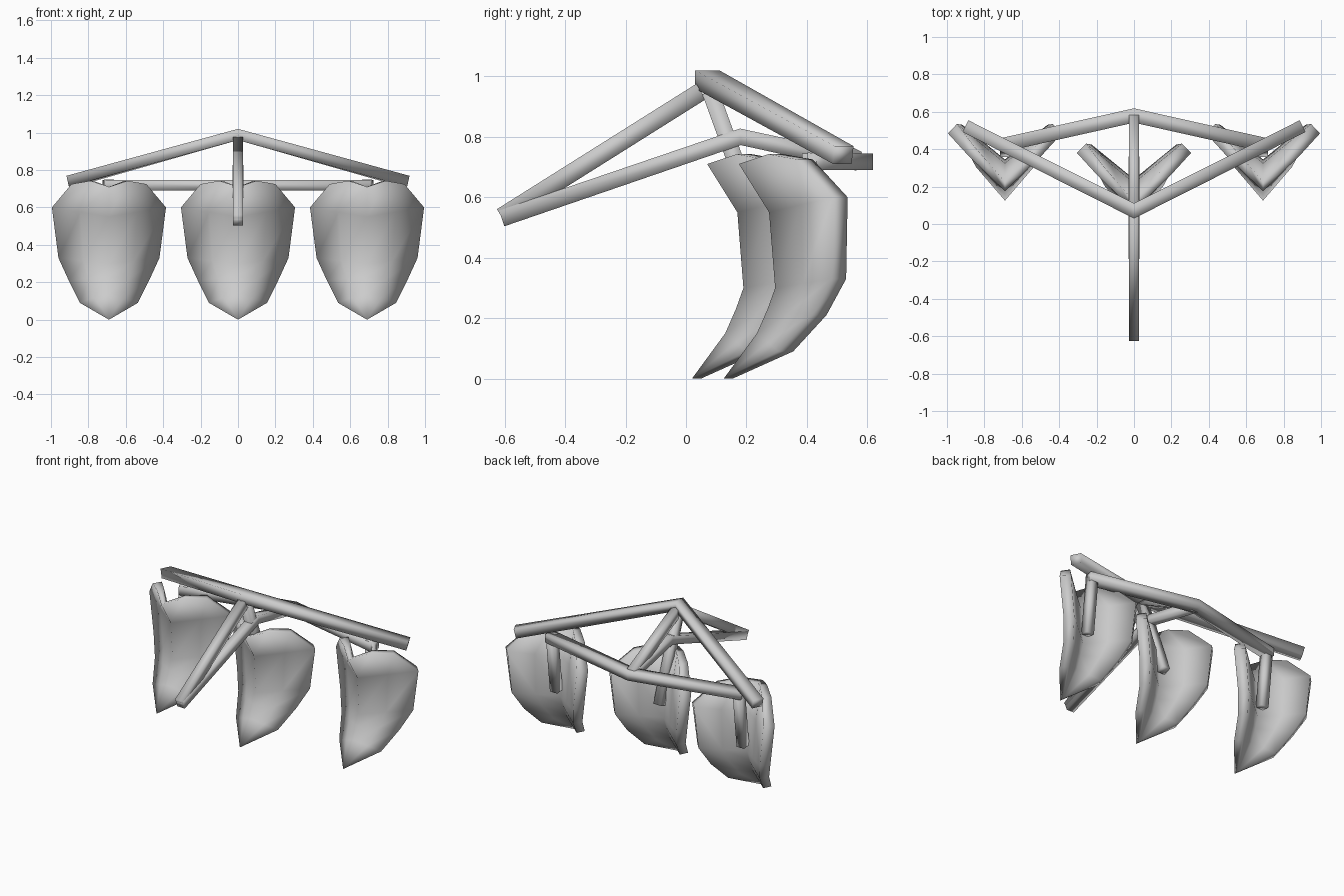
import bpy
import bmesh
from mathutils import Vector

cube = bpy.data.objects.get("Cube")
if cube:
    bpy.data.objects.remove(cube)

steel = bpy.data.materials.new("grey steel")
steel.use_nodes = True
GREY = (0.6, 0.6, 0.6, 1)
steel.diffuse_color = GREY
steel.node_tree.nodes["Principled BSDF"].inputs["Base Color"].default_value = GREY


def finish(bm, name):
    """Turn a bmesh into a smooth shaded steel object."""
    bmesh.ops.recalc_face_normals(bm, faces=bm.faces)
    mesh = bpy.data.meshes.new(name)
    bm.to_mesh(mesh)
    bm.free()
    mesh.materials.append(steel)
    mesh.shade_smooth()
    obj = bpy.data.objects.new(name, mesh)
    bpy.context.collection.objects.link(obj)
    return obj


def beam(name, path, width, height, up=(0, 0, 1)):
    """Rectangular bar swept along a path, mitred at the bends."""
    pts = [Vector(p) for p in path]
    bm = bmesh.new()
    rings = []
    for i, p in enumerate(pts):
        before = (p - pts[i - 1]).normalized() if i else Vector()
        after = (pts[i + 1] - p).normalized() if i + 1 < len(pts) else Vector()
        along = (before + after).normalized()
        stretch = 1 / along.dot(after if i == 0 else before)
        side = along.cross(Vector(up)).normalized() * width / 2 * stretch
        top = side.cross(along).normalized() * height / 2
        rings.append([bm.verts.new(p + a * side + b * top)
                      for a, b in ((-1, -1), (1, -1), (1, 1), (-1, 1))])
    for r, s in zip(rings, rings[1:]):
        for k in range(4):
            bm.faces.new((r[k], r[k - 1], s[k - 1], s[k]))
    bm.faces.new(rings[0])
    bm.faces.new(rings[-1])
    return finish(bm, name)


# Half of the share, row by row: (y, z) on the ridge, (x, y, z) on the rim
TIP = (0, 0.02, 0)
ROWS = [((0.13, 0.15), (0.155, 0.20, 0.09)),
        ((0.165, 0.23), (0.215, 0.31, 0.21)),
        ((0.19, 0.30), (0.27, 0.375, 0.33)),
        ((0.17, 0.55), (0.305, 0.38, 0.60)),
        ((0.07, 0.71), (0.20, 0.265, 0.725))]


def share(name, x, y):
    """Curved V-shaped blade: front sheet, back sheet and rim."""
    bm = bmesh.new()

    def sheet(back):
        def vert(px, py, pz):
            return bm.verts.new((x + px * (0.84 if back else 1),
                                 y + py + (0.05 if back else 0), pz))
        tip = bm.verts.new((x, y + TIP[1] + (0.03 if back else 0), 0))
        grid = []
        for i, (ridge, rim) in enumerate(ROWS):
            mid = ((Vector((0, *ridge)) + Vector(rim)) / 2)
            if i == len(ROWS) - 1:
                mid.z += 0.025
            grid.append([vert(-rim[0], *rim[1:]), vert(-mid.x, mid.y, mid.z),
                         vert(0, *ridge), vert(*mid), vert(*rim)])
        for a, b in zip(grid[0], grid[0][1:]):
            bm.faces.new((tip, a, b))
        for r, s in zip(grid, grid[1:]):
            for k in range(4):
                bm.faces.new((r[k], r[k + 1], s[k + 1], s[k]))
        # outline loop used to close the rim
        return ([tip] + [r[-1] for r in grid] + grid[-1][-2:0:-1]
                + [r[0] for r in reversed(grid)])

    front, rear = sheet(False), sheet(True)
    for k in range(len(front)):
        bm.faces.new((front[k - 1], front[k], rear[k], rear[k - 1]))
    return finish(bm, name)


# Blades
share("centre_share", 0, 0)
for label, sx in (("left", 1), ("right", -1)):
    share(label + "_share", sx * 0.69, 0.105)
    beam(label + "_standard",
         [(sx * 0.69, 0.43, 0.745), (sx * 0.69, 0.385, 0.35)],
         0.055, 0.055, (0, 1, 0))
beam("centre_standard", [(0, 0.08, 0.95), (0, 0.28, 0.40)],
     0.055, 0.055, (0, 1, 0))

# Frame beams
beam("upper_cross_beam", [(-0.895, 0.52, 0.74), (0, 0.07, 0.99), (0.895, 0.52, 0.74)],
     0.07, 0.06)
beam("rear_cross_beam", [(-0.715, 0.42, 0.718), (0, 0.58, 0.718), (0.715, 0.42, 0.718)],
     0.075, 0.055)
beam("top_brace", [(0, 0.06, 0.98), (0, 0.57, 0.725)], 0.055, 0.055)

# Drawbar
beam("upper_drawbar", [(0, -0.61, 0.535), (0, 0.05, 0.95)], 0.055, 0.06)
beam("lower_drawbar", [(0, -0.61, 0.53), (0, 0.18, 0.80), (0, 0.57, 0.715)], 0.055, 0.055)
